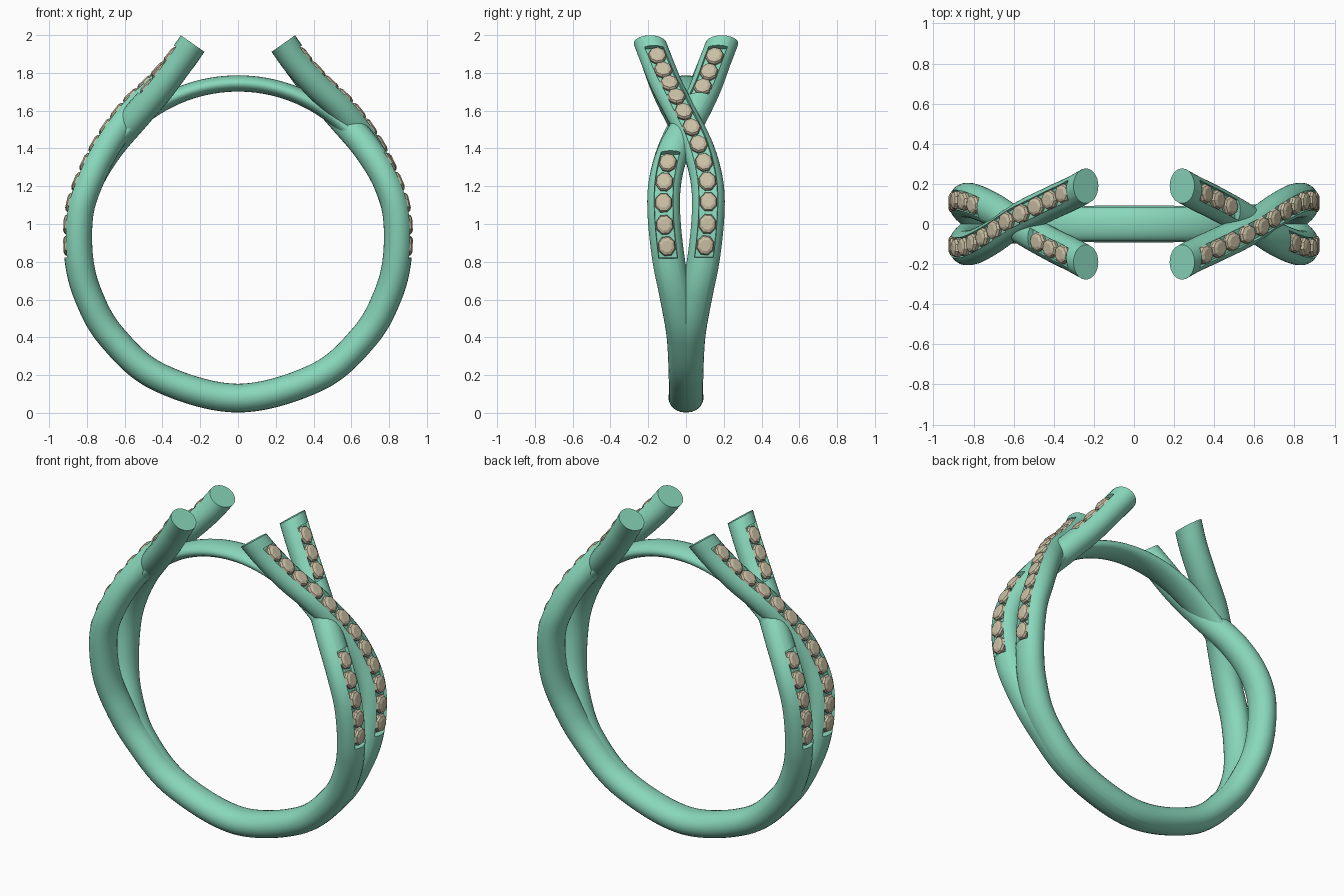
import bpy, bmesh, math
from mathutils import Vector, Matrix

if "Cube" in bpy.data.objects:
    bpy.data.objects.remove(bpy.data.objects["Cube"])

CZ, R = 0.928, 0.85            # ring centre height, band centreline radius
A, B = 0.087, 0.076            # strand half width (y) and half thickness (radial)
SLOT, FLOOR = 0.048, 0.042     # gem channel half width and floor height


def material(name, col):
    m = bpy.data.materials.new(name)
    m.diffuse_color = (*col, 1)
    m.use_nodes = True
    m.node_tree.nodes["Principled BSDF"].inputs["Base Color"].default_value = m.diffuse_color
    return m


metal = material("metal", (0.25, 0.68, 0.5))
stone = material("stone", (0.6, 0.53, 0.38))


def make(name, bm, mat, smooth):
    bmesh.ops.recalc_face_normals(bm, faces=bm.faces)
    me = bpy.data.meshes.new(name)
    bm.to_mesh(me)
    bm.free()
    me.materials.append(mat)
    ob = bpy.data.objects.new(name, me)
    bpy.context.collection.objects.link(ob)
    if smooth:
        bpy.ops.object.select_all(action='DESELECT')
        ob.select_set(True)
        bpy.context.view_layer.objects.active = ob
        bpy.ops.object.shade_smooth_by_angle(angle=math.radians(35))
    return ob


def loft(bm, rings):
    vs = [[bm.verts.new(p) for p in r] for r in rings]
    n = len(vs[0])
    for r, q in zip(vs, vs[1:]):
        for i in range(n):
            bm.faces.new((r[i], r[(i + 1) % n], q[(i + 1) % n], q[i]))
    bm.faces.new(vs[0])
    bm.faces.new(vs[-1])


# Half strand control points from open tip to base: x, y, z, crossing weight
half = [(0.24, -0.19, 1.955, 0), (0.31, -0.152, 1.857, 0), (0.42, -0.10, 1.725, 0.5),
        (0.555, -0.03, 1.585, 1), (0.69, 0.06, 1.41, 0.5), (0.787, 0.11, 1.23, 0),
        (0.842, 0.117, 1.05, 0)]
for deg, y in ((-8, 0.092), (-22, 0.052), (-38, 0.016), (-60, 0.005), (-90, 0.005)):
    a = math.radians(deg)
    half.append((R * math.cos(a), y, CZ + R * math.sin(a), 0))


def lifted(p, amount):
    d = Vector((p[0], 0, p[2] - CZ)).normalized() * amount * p[3]
    return Vector(p[:3]) + d


over = [lifted(p, 0.014) for p in half]       # passes above at the crossing
under = [lifted(p, -0.022) for p in half]     # passes below at the crossing
ctrl = over + [Vector((-p.x, p.y, p.z)) for p in under[-2::-1]]

# Dense Catmull-Rom path with running length
ext = [2 * ctrl[0] - ctrl[1]] + ctrl + [2 * ctrl[-1] - ctrl[-2]]
path = []
for i in range(len(ctrl) - 1):
    p0, p1, p2, p3 = ext[i:i + 4]
    for k in range(20):
        t = k / 20
        path.append(0.5 * (2 * p1 + (p2 - p0) * t + (2 * p0 - 5 * p1 + 4 * p2 - p3) * t * t
                           + (3 * p1 - p0 - 3 * p2 + p3) * t ** 3))
path.append(ctrl[-1])
dist = [0]
for p, q in zip(path, path[1:]):
    dist.append(dist[-1] + (q - p).length)
L = dist[-1]


def point(s):
    s = min(max(s, 0), L)
    i = next(k for k in range(1, len(dist)) if dist[k] >= s - 1e-9)
    return path[i - 1].lerp(path[i], (s - dist[i - 1]) / (dist[i] - dist[i - 1]))


def frame(s):
    t = (point(min(s + 0.015, L)) - point(max(s - 0.015, 0))).normalized()
    n = Vector((-t.z, 0, t.x)).normalized()
    return point(s), t, n


# Gem positions: a full row on the over end, a broken row on the under end
S0, STEP = 0.128, 0.108
row = [S0 + STEP * i for i in range(12)]
gems = row + [L - row[i] for i in (0, 1, 2, 7, 8, 9, 10, 11)]
PAD = 0.06
slots = [(row[0] - PAD, row[11] + PAD),
         (L - row[2] - PAD, L - row[0] + PAD),
         (L - row[11] - PAD, L - row[7] + PAD)]


def section(s):
    c, t, n = frame(s)
    Y = Vector((0, 1, 0))
    cut = any(a <= s <= b for a, b in slots)
    edge = math.asin(SLOT / A) + 0.03
    pts = []
    for i in range(25):
        f = edge + (2 * math.pi - 2 * edge) * i / 24
        pts.append(c + n * B * math.cos(f) + Y * A * math.sin(f))
    for k in (-1, -0.5, 0, 0.5, 1):
        y = SLOT * k
        h = FLOOR if cut else B * math.sqrt(1 - (y / A) ** 2)
        pts.append(c + n * h + Y * y)
    return pts


stations = [L * i / 200 for i in range(201)]
for a, b in slots:
    stations += [a - 0.001, a + 0.0001, b - 0.0001, b + 0.001]
stations.sort()

# Octagonal cushion gem levels: size factor, height
LEVELS = ((0.9, 0.036), (1.0, 0.058), (0.88, 0.070), (0.58, 0.077))

for k, side in enumerate(("first", "second")):
    turn = Matrix.Rotation(math.pi * k, 4, 'Z')
    bm = bmesh.new()
    loft(bm, [section(s) for s in stations])
    bm.transform(turn)
    make(side + "_strand", bm, metal, True)

    bm = bmesh.new()
    for s in gems:
        c, t, n = frame(s)
        w = t.cross(n)
        rings = []
        for f, h in LEVELS:
            rings.append([c + n * h + f * (t * 0.055 * math.cos(a) + w * 0.049 * math.sin(a))
                          for a in (math.pi / 8 + math.pi / 4 * j for j in range(8))])
        loft(bm, rings)
    bm.transform(turn)
    make(side + "_strand_gems", bm, stone, False)

# Thin bridge arc closing the top of the finger hole
bm = bmesh.new()
rings = []
for i in range(41):
    a = math.radians(40 + 100 * i / 40)
    rad = Vector((math.cos(a), 0, math.sin(a)))
    c = Vector((0, 0, CZ)) + rad * 0.816
    rings.append([c + rad * 0.043 * math.cos(f) + Vector((0, 0.086 * math.sin(f), 0))
                  for f in (2 * math.pi * j / 24 for j in range(24))])
loft(bm, rings)
make("top_bridge", bm, metal, True)
